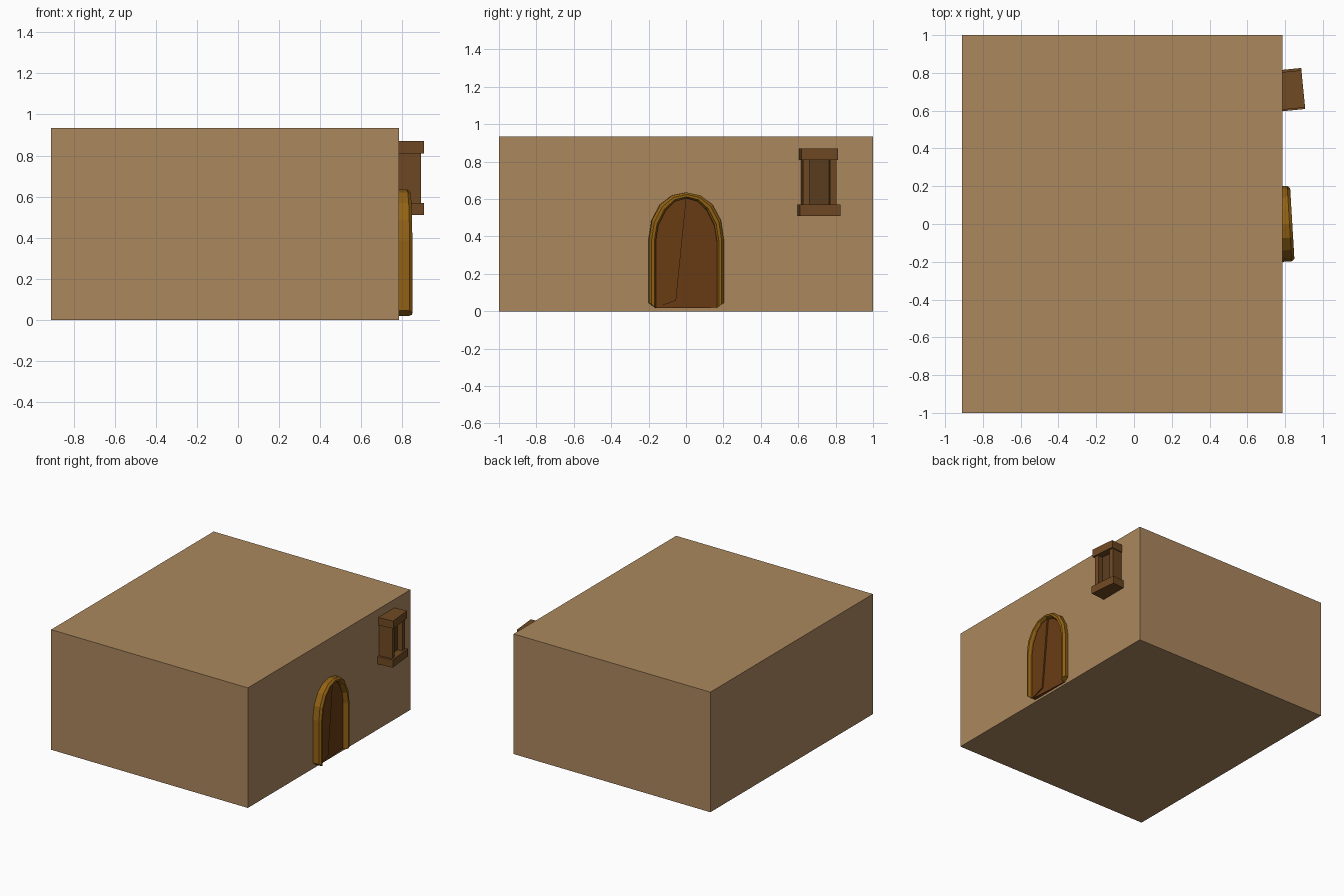
import bpy, bmesh, math
from mathutils import Matrix, Vector

if "Cube" in bpy.data.objects:
    bpy.data.objects.remove(bpy.data.objects["Cube"])


def material(name, rgb):
    m = bpy.data.materials.new(name)
    m.diffuse_color = (*rgb, 1)
    m.use_nodes = True
    m.node_tree.nodes["Principled BSDF"].inputs["Base Color"].default_value = m.diffuse_color
    return m


WALL = material("plaster", (0.41, 0.246, 0.112))
FRAME = material("door_trim", (0.29, 0.122, 0.007))
DOOR = material("door_wood", (0.14, 0.045, 0.007))
WOOD = material("window_wood", (0.162, 0.067, 0.017))
PANE = material("window_pane", (0.102, 0.045, 0.014))


def finish(name, bm, mat, matrix=Matrix()):
    bmesh.ops.recalc_face_normals(bm, faces=bm.faces)
    me = bpy.data.meshes.new(name)
    bm.to_mesh(me)
    bm.free()
    me.materials.append(mat)
    ob = bpy.data.objects.new(name, me)
    ob.matrix_world = matrix
    bpy.context.collection.objects.link(ob)
    return ob


def box(name, xs, ys, zs, mat, matrix=Matrix()):
    bm = bmesh.new()
    bmesh.ops.create_cube(bm, size=1)
    for v in bm.verts:
        v.co = [r[0] if c < 0 else r[1] for c, r in zip(v.co, (xs, ys, zs))]
    return finish(name, bm, mat, matrix)


def plate(name, outline, back, front, mat, matrix):
    # upright slab: (y, z) outline; front may be a function of (y, z)
    bm = bmesh.new()
    a = [bm.verts.new((back, y, z)) for y, z in outline]
    b = [bm.verts.new((front(y, z), y, z)) for y, z in outline]
    bm.faces.new(a)
    bm.faces.new(b)
    n = len(a)
    for i in range(n):
        bm.faces.new((a[i], a[(i + 1) % n], b[(i + 1) % n], b[i]))
    return finish(name, bm, mat, matrix)


# House body
box("house_body", (-0.91, 0.785), (-1, 1), (0, 0.935), WALL)

# Door: slightly twisted relative to the wall
door_m = Matrix.Translation((0.785, 0, 0)) @ Matrix.Rotation(math.atan(0.06), 4, 'Z')


def mirrored(half):
    # half outline from bottom to crown, mirrored across y = 0
    return [(-y, z) for y, z in half] + [(y, z) for y, z in reversed(half[:-1])]


outer = mirrored([(0.2, 0.045), (0.2, 0.385), (0.185, 0.485), (0.14, 0.57), (0.075, 0.62), (0, 0.635)])
inner = mirrored([(0.164, 0.018), (0.164, 0.375), (0.15, 0.46), (0.11, 0.54), (0.06, 0.588), (0, 0.605)])

# Arched trim swept from a chamfered section: (blend from outer to inner, depth)
section = [(0, -0.03), (0, 0.038), (0.35, 0.053), (0.75, 0.053), (1, 0.036), (1, -0.03)]
bm = bmesh.new()
rings = []
for o, i in zip(outer, inner):
    rings.append([bm.verts.new((x, *Vector(o).lerp(Vector(i), t))) for t, x in section])
n = len(section)
for r, s in zip(rings, rings[1:]):
    for k in range(n):
        bm.faces.new((r[k], r[(k + 1) % n], s[(k + 1) % n], s[k]))
bm.faces.new(rings[0])
bm.faces.new(rings[-1])
finish("door_frame", bm, FRAME, door_m)

# Door leaves: the left one leans ajar in front of the other
plate("door_right_leaf", inner, -0.03, lambda y, z: 0.016, DOOR, door_m)
left = inner[:len(inner) // 2 + 1] + [(-0.055, 0.058)]
plate("door_left_leaf", left, 0.0, lambda y, z: 0.022 + 0.05 * (y + 0.164), DOOR, door_m)

# Window: local x points outward, front plane at x = 0
win_m = Matrix.Translation((0.892, 0.716, 0)) @ Matrix.Rotation(math.radians(5.7), 4, 'Z')
back = -0.13
box("window_sill", (back, 0.004), (-0.108, 0.11), (0.51, 0.57), WOOD, win_m)
box("window_lintel", (back, 0.004), (-0.1, 0.098), (0.81, 0.87), WOOD, win_m)
for side, name in ((-1, "left"), (1, "right")):
    ys = sorted((side * 0.055, side * 0.09))
    box("window_post_" + name, (back, -0.01), ys, (0.57, 0.81), WOOD, win_m)
box("window_pane", (back, -0.05), (-0.055, 0.055), (0.57, 0.81), PANE, win_m)
